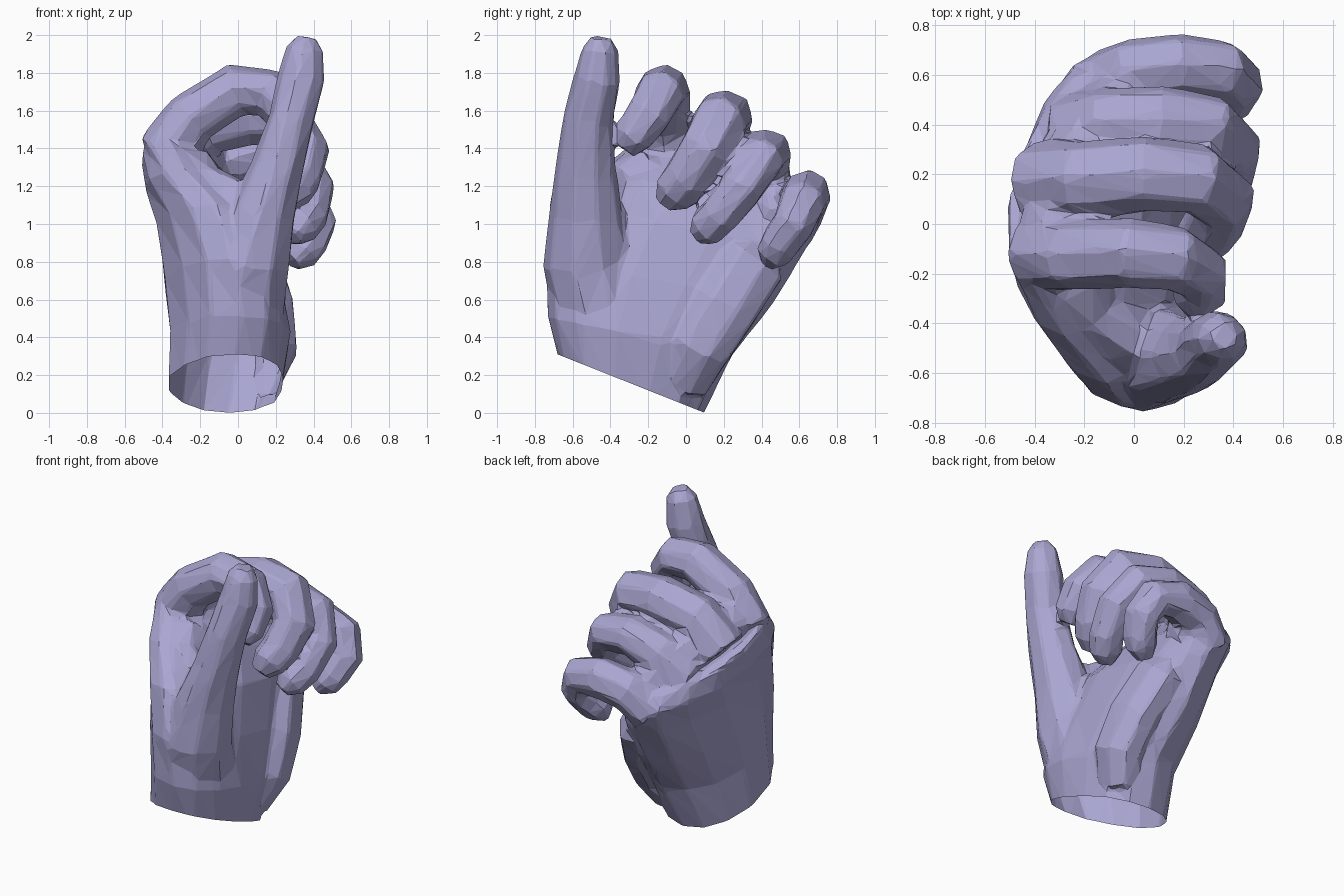
import bpy, bmesh, math, random
from mathutils import Vector

random.seed(4)
cube = bpy.data.objects.get("Cube")
if cube:
    bpy.data.objects.remove(cube, do_unlink=True)

SKIN = (0.40, 0.38, 0.64, 1)
skin = bpy.data.materials.new("lavender skin")
skin.use_nodes = True
skin.diffuse_color = SKIN
skin.node_tree.nodes["Principled BSDF"].inputs["Base Color"].default_value = SKIN
parts = []


def bridge(name, rings):
    """Skin a list of point rings into one closed part."""
    bm = bmesh.new()
    loops = [[bm.verts.new(p) for p in ring] for ring in rings]
    n = len(loops[0])
    for low, high in zip(loops, loops[1:]):
        for i in range(n):
            j = (i + 1) % n
            bm.faces.new((low[i], low[j], high[j], high[i]))
    bm.faces.new(loops[0])
    bm.faces.new(loops[-1])
    for v in bm.verts:
        v.co += Vector([random.uniform(-0.007, 0.007) for _ in range(3)])
    bmesh.ops.recalc_face_normals(bm, faces=bm.faces)
    mesh = bpy.data.meshes.new(name)
    bm.to_mesh(mesh)
    bm.free()
    mesh.materials.append(skin)
    obj = bpy.data.objects.new(name, mesh)
    bpy.context.collection.objects.link(obj)
    parts.append(obj)


def tube(name, path, radii, side, sides=8):
    """Loft an oval along a path, with a rounded end; side is the width axis."""
    path = [Vector(p) for p in path]
    end = (path[-1] - path[-2]).normalized()
    w, t = radii[-1]
    path.append(path[-1] + end * t * 0.75)
    radii = radii + [(w * 0.55, t * 0.55)]
    rings = []
    for k, p in enumerate(path):
        tangent = (path[min(k + 1, len(path) - 1)] - path[max(k - 1, 0)]).normalized()
        across = (side - tangent * side.dot(tangent)).normalized()
        out = tangent.cross(across)
        rings.append([p + across * radii[k][0] * math.cos(a) + out * radii[k][1] * math.sin(a)
                      for a in [math.tau * (i + 0.5) / sides for i in range(sides)]])
    bridge(name, rings)


# Palm and wrist: front edge (y, z), back edge (y, z), x range, x shift of front and back edges
sections = [
    ((-0.66, 0.21), (0.06, -0.09), (-0.39, 0.22), (0.05, 0.03)),
    ((-0.74, 0.52), (0.24, 0.30), (-0.38, 0.26), (0.08, 0.07)),
    ((-0.74, 0.82), (0.46, 0.58), (-0.41, 0.21), (0.08, 0.07)),
    ((-0.65, 1.10), (0.63, 0.86), (-0.45, 0.14), (0.04, 0.10)),
    ((-0.46, 1.29), (0.71, 1.02), (-0.49, 0.04), (-0.05, 0.13)),
    ((-0.24, 1.47), (0.62, 1.12), (-0.49, -0.12), (-0.10, 0.15)),
]
rings = []
for front, back, (x0, x1), (shift_front, shift_back) in sections:
    ring = []
    for i in range(14):
        a = math.tau * i / 14
        c, s = [math.copysign(abs(f) ** 0.95, f) for f in (math.cos(a), math.sin(a))]
        u = (c + 1) / 2
        shift = shift_back * c if c > 0 else -shift_front * c
        ring.append(Vector(((x0 + x1) / 2 + s * (x1 - x0) / 2 + shift,
                            front[0] + (back[0] - front[0]) * u,
                            front[1] + (back[1] - front[1]) * u)))
    rings.append(ring)
bridge("palm", rings)

# Curled fingers, from knuckle over the top to the tip
fingers = {
    "index_finger": (0.13, [(-0.39, -0.11, 1.36), (-0.25, -0.12, 1.56), (-0.01, -0.12, 1.71),
                            (0.17, -0.14, 1.69), (0.27, -0.20, 1.57), (0.26, -0.28, 1.46)]),
    "middle_finger": (0.137, [(-0.39, 0.16, 1.31), (-0.21, 0.18, 1.50), (0.05, 0.20, 1.57),
                              (0.26, 0.18, 1.55), (0.36, 0.10, 1.39), (0.32, 0.00, 1.24),
                              (0.28, -0.06, 1.17)]),
    "ring_finger": (0.12, [(-0.26, 0.37, 1.16), (-0.10, 0.41, 1.31), (0.12, 0.42, 1.38),
                           (0.31, 0.40, 1.35), (0.40, 0.30, 1.19), (0.37, 0.18, 1.05),
                           (0.32, 0.11, 0.98)]),
    "little_finger": (0.118, [(-0.13, 0.55, 0.98), (0.00, 0.61, 1.11), (0.20, 0.64, 1.16),
                              (0.36, 0.62, 1.12), (0.41, 0.57, 1.00), (0.37, 0.50, 0.90),
                              (0.33, 0.47, 0.85)]),
}
for name, (r, path) in fingers.items():
    steps = [k / (len(path) - 1) for k in range(len(path))]
    radii = [(r * (1.25 - 0.38 * t), r * (1.2 - 0.33 * t)) for t in steps]
    tube(name, path, radii, Vector((0, 0.85, -0.5)))

# Knuckle ridge that fills the roots of the fingers
tube("knuckle_ridge", [(-0.35, -0.18, 1.41), (-0.32, 0.00, 1.43), (-0.26, 0.20, 1.38),
                       (-0.13, 0.40, 1.23), (-0.02, 0.53, 1.05)],
     [(0.12, 0.12), (0.14, 0.13), (0.14, 0.13), (0.15, 0.14), (0.16, 0.15)], Vector((1, 0, 0)))

# Thumb with its fleshy base
thumb_path = [(0.00, -0.42, 0.34), (0.03, -0.46, 0.55), (0.06, -0.52, 0.80), (0.13, -0.53, 1.05),
              (0.21, -0.53, 1.30), (0.28, -0.52, 1.55), (0.335, -0.47, 1.77), (0.355, -0.455, 1.92)]
thumb_radii = [(0.20, 0.20), (0.23, 0.24), (0.22, 0.24), (0.18, 0.20),
               (0.14, 0.16), (0.12, 0.135), (0.13, 0.125), (0.10, 0.095)]
tube("thumb", thumb_path, thumb_radii, Vector((1, 0, 0)), 9)

# Web of skin between the thumb and the index knuckle
tube("thumb_web", [(-0.26, -0.20, 1.26), (-0.18, -0.34, 1.17), (-0.03, -0.45, 1.10), (0.08, -0.51, 1.06)],
     [(0.17, 0.17), (0.16, 0.14), (0.15, 0.13), (0.13, 0.12)], Vector((0, 0, 1)))

# Heel of the palm below the little finger
tube("palm_heel", [(0.12, -0.02, 0.14), (0.18, 0.06, 0.34), (0.16, 0.19, 0.56), (0.09, 0.35, 0.80)],
     [(0.13, 0.10), (0.18, 0.14), (0.20, 0.14), (0.19, 0.13)], Vector((0, 0.9, -0.4)))

# Merge the parts into one faceted skin
with bpy.context.temp_override(active_object=parts[0], object=parts[0], selected_objects=parts,
                               selected_editable_objects=parts):
    bpy.ops.object.join()
hand = parts[0]
hand.name = "hand"
remesh = hand.modifiers.new("merge", "REMESH")
remesh.mode = "VOXEL"
remesh.voxel_size = 0.02
smooth = hand.modifiers.new("soften", "SMOOTH")
smooth.factor = 0.5
smooth.iterations = 4
decimate = hand.modifiers.new("facet", "DECIMATE")
decimate.ratio = 0.04
evaluated = hand.evaluated_get(bpy.context.evaluated_depsgraph_get())
bm = bmesh.new()
bm.from_mesh(evaluated.to_mesh())
evaluated.to_mesh_clear()
hand.modifiers.clear()

# Cut the wrist open on its slanted plane
bmesh.ops.bisect_plane(bm, geom=bm.verts[:] + bm.edges[:] + bm.faces[:], plane_co=(0, 0.1, 0),
                       plane_no=(0, -0.31, -0.78), clear_outer=True)
for face in bm.faces:
    face.smooth = False
    face.material_index = 0
bm.to_mesh(hand.data)
bm.free()
